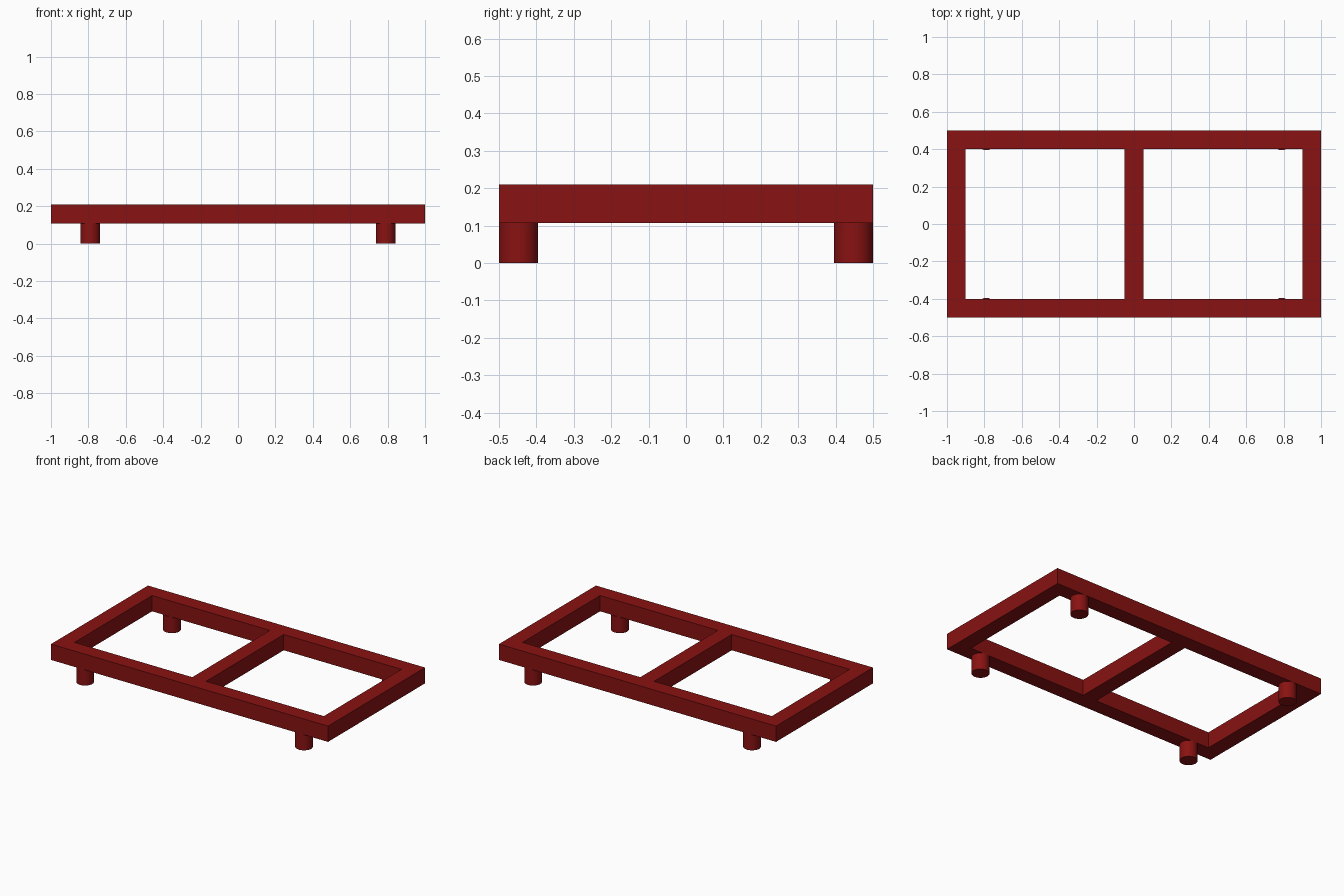
import bpy

if "Cube" in bpy.data.objects:
    bpy.data.objects.remove(bpy.data.objects["Cube"])

red = bpy.data.materials.new("dark_red")
red.diffuse_color = (0.25, 0.006, 0.006, 1)
red.use_nodes = True
red.node_tree.nodes["Principled BSDF"].inputs["Base Color"].default_value = red.diffuse_color

Z0, Z1 = 0.107, 0.21          # underside and top of the frame
T = 0.1                       # rail width
LEG_R = 0.0525


def rail(name, center, size):
    bpy.ops.mesh.primitive_cube_add(size=1, location=(*center, (Z0 + Z1) / 2))
    ob = bpy.context.object
    ob.name = name
    ob.scale = (*size, Z1 - Z0)
    bpy.ops.object.transform_apply(location=False, rotation=False, scale=True)
    ob.data.materials.append(red)


def leg(name, x, y):
    bpy.ops.mesh.primitive_cylinder_add(vertices=32, radius=LEG_R, depth=Z0,
                                        location=(x, y, Z0 / 2))
    ob = bpy.context.object
    ob.name = name
    bpy.ops.object.shade_smooth_by_angle()
    ob.data.materials.append(red)


# End rails run the full depth, long rails fit between them
for side, s in (("left", -1), ("right", 1)):
    rail(f"{side}_end_rail", (s * (1 - T / 2), 0), (T, 1))
for side, s in (("front", -1), ("back", 1)):
    rail(f"{side}_long_rail", (0, s * (0.5 - T / 2)), (2 - 2 * T, T))

# Middle crossbar
rail("middle_crossbar", (0, 0), (T, 1 - 2 * T))

# Four round legs under the long rails
for fb, sy in (("front", -1), ("back", 1)):
    for lr, sx in (("left", -1), ("right", 1)):
        leg(f"{fb}_{lr}_leg", sx * 0.79, sy * (0.5 - LEG_R))
